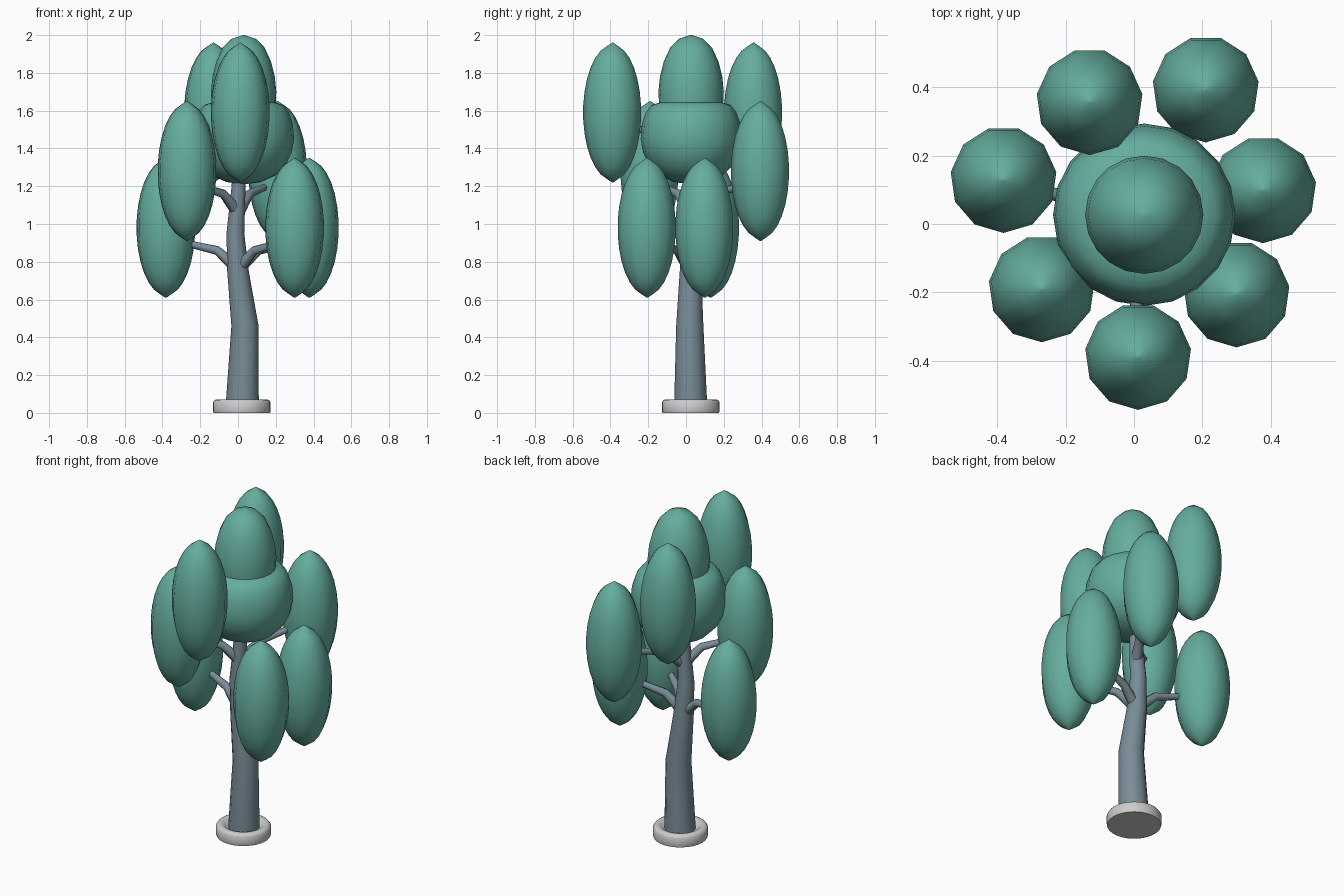
import bpy, bmesh, math
from mathutils import Vector

if "Cube" in bpy.data.objects:
    bpy.data.objects.remove(bpy.data.objects["Cube"])


def material(name, rgb):
    m = bpy.data.materials.new(name)
    m.diffuse_color = (*rgb, 1)
    m.use_nodes = True
    m.node_tree.nodes["Principled BSDF"].inputs["Base Color"].default_value = m.diffuse_color
    return m


LEAF = material("leaf_green", (0.13, 0.42, 0.345))
BARK = material("bark", (0.19, 0.265, 0.31))


def finish(name, bm, mat=None, angle=50):
    bmesh.ops.recalc_face_normals(bm, faces=bm.faces)
    me = bpy.data.meshes.new(name)
    bm.to_mesh(me)
    bm.free()
    ob = bpy.data.objects.new(name, me)
    bpy.context.collection.objects.link(ob)
    if mat:
        me.materials.append(mat)
    bpy.context.view_layer.objects.active = ob
    ob.select_set(True)
    bpy.ops.object.shade_smooth_by_angle(angle=math.radians(angle))
    ob.select_set(False)
    return ob


def skin(name, rings, mat, angle=50):
    """Join vertex rings into a closed, capped surface."""
    bm = bmesh.new()
    loops = [[bm.verts.new(p) for p in r] for r in rings]
    n = len(loops[0])
    for a, b in zip(loops, loops[1:]):
        for i in range(n):
            j = (i + 1) % n
            bm.faces.new((a[i], a[j], b[j], b[i]))
    bm.faces.new(loops[0])
    bm.faces.new(loops[-1])
    return finish(name, bm, mat, angle)


def lathe(name, centre, profile, sides, mat=None, angle=50):
    c = Vector(centre)
    turn = [2 * math.pi * i / sides - math.pi / 2 for i in range(sides)]
    rings = [[c + Vector((r * math.cos(t), r * math.sin(t), z)) for t in turn]
             for r, z in profile]
    return skin(name, rings, mat, angle)


def tube(name, points, radii, sides, mat, upright=False):
    pts = [Vector(p) for p in points]
    rings = []
    for i, (p, r) in enumerate(zip(pts, radii)):
        d = (pts[min(i + 1, len(pts) - 1)] - pts[max(i - 1, 0)]).normalized()
        if upright:
            u, v = Vector((1, 0, 0)), Vector((0, 1, 0))
        else:
            u = d.cross(Vector((0, 0, 1))).normalized()
            v = u.cross(d)
        rings.append([p + r * (u * math.cos(2 * math.pi * k / sides)
                               + v * math.sin(2 * math.pi * k / sides)) for k in range(sides)])
    return skin(name, rings, mat)


# round planter base with a soft rim, dished around the trunk
lathe("base", (0.02, 0.025, 0),
      [(0.15, 0), (0.153, 0.012), (0.153, 0.055), (0.144, 0.068), (0.13, 0.072),
       (0.11, 0.068), (0.098, 0.055), (0.07, 0.045)], 28)

# gently bent tapering trunk
tube("trunk", [(0.022, 0.025, 0.03), (0.037, 0.02, 0.46), (0.0, 0.024, 0.75),
               (-0.014, 0.02, 0.95), (0.003, 0.02, 1.2), (0.01, 0.02, 1.45)],
     [0.088, 0.072, 0.057, 0.047, 0.037, 0.028], 12, BARK, upright=True)

# two-tier central crown
lathe("crown", (0.03, 0.027, 0),
      [(0.005, 1.21), (0.09, 1.222), (0.165, 1.255), (0.22, 1.31), (0.255, 1.38),
       (0.267, 1.45), (0.26, 1.53), (0.24, 1.59), (0.21, 1.63), (0.17, 1.642),
       (0.173, 1.7), (0.165, 1.78), (0.145, 1.86), (0.11, 1.935), (0.065, 1.98),
       (0.005, 2.0)], 20, LEAF, 60)

# hanging leaf pods, each on its own bent branch
pods = [(0.21, 0.395, 1.28), (-0.13, 0.358, 1.59), (-0.382, 0.13, 0.98),
        (0.378, 0.10, 0.98), (-0.27, -0.19, 1.28), (0.30, -0.205, 0.98),
        (0.012, -0.388, 1.59)]
oval = [(0.157 * math.cos(a), 0.358 * math.sin(a))
        for a in [math.radians(d) for d in range(-78, 79, 12)]]
profile = [(0.003, -0.37)] + oval + [(0.003, 0.37)]
for i, (x, y, z) in enumerate(pods):
    lathe(f"leaf_pod_{i + 1}", (x, y, z), profile, 11, LEAF, 60)
    root = Vector((0, 0.02, z - 0.22))
    reach = Vector((x, y, 0)) - Vector((0, 0.02, 0))
    tube(f"branch_{i + 1}",
         [root, root + reach * 0.29 + Vector((0, 0, 0.10)),
          root + reach * 0.74 + Vector((0, 0, 0.14))],
         [0.034, 0.024, 0.017], 8, BARK)
